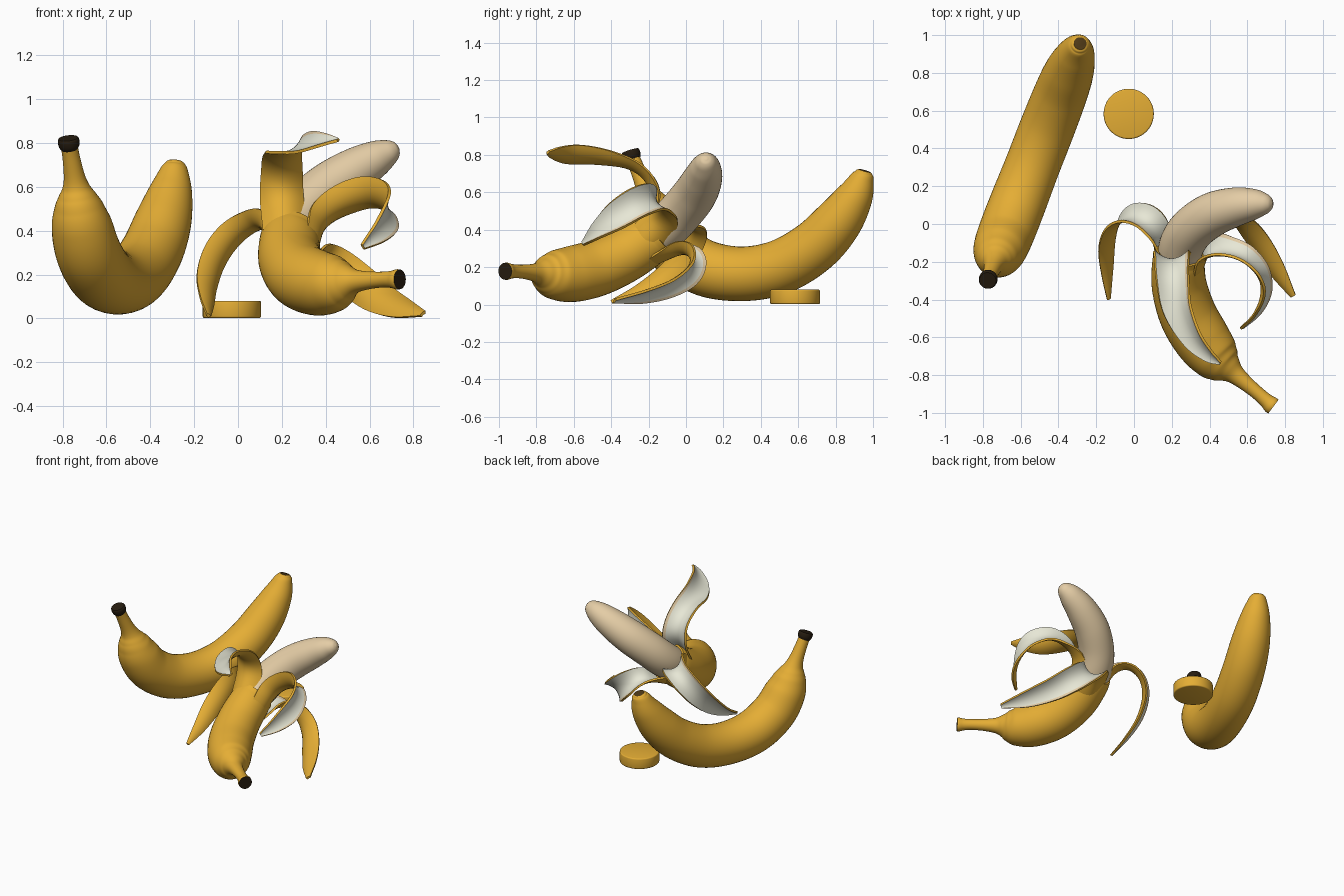
import bpy, bmesh, math
from mathutils import Vector


def material(name, rgb):
    m = bpy.data.materials.new(name)
    m.diffuse_color = (*rgb, 1)
    return m


YELLOW = material("peel yellow", (0.78, 0.42, 0.035))
WHITE = material("peel inside white", (0.80, 0.80, 0.67))
CREAM = material("flesh cream", (0.78, 0.61, 0.38))
DARK = material("stem dark brown", (0.02, 0.012, 0.005))
BROWN = material("tip brown", (0.075, 0.04, 0.008))


def spline(rows, steps):
    """Catmull-Rom through rows of numbers."""
    rows = [Vector(r) for r in rows]
    ext = [rows[0] * 2 - rows[1]] + rows + [rows[-1] * 2 - rows[-2]]
    out = []
    for i in range(len(rows) - 1):
        a, b, c, d = ext[i:i + 4]
        for k in range(steps):
            t = k / steps
            out.append(0.5 * (2 * b + (c - a) * t + (2 * a - 5 * b + 4 * c - d) * t * t
                              + (3 * b - a - 3 * c + d) * t ** 3))
    return out + [rows[-1]]


def tangents(pts):
    n = len(pts) - 1
    return [(pts[min(i + 1, n)] - pts[max(i - 1, 0)]).normalized() for i in range(n + 1)]


def finish(name, bm, mats, angle=40):
    bmesh.ops.recalc_face_normals(bm, faces=bm.faces)
    me = bpy.data.meshes.new(name)
    bm.to_mesh(me)
    bm.free()
    for m in mats:
        me.materials.append(m)
    ob = bpy.data.objects.new(name, me)
    bpy.context.collection.objects.link(ob)
    bpy.ops.object.select_all(action='DESELECT')
    ob.select_set(True)
    bpy.context.view_layer.objects.active = ob
    bpy.ops.object.shade_smooth_by_angle(angle=math.radians(angle))
    return ob


def sweep(name, rows, mats, steps=8, segs=40, start_mat=0, end_mat=0):
    """Round tube along rows of (x, y, z, radius), with flat ends."""
    data = spline(rows, steps)
    pts = [Vector(d[:3]) for d in data]
    tans = tangents(pts)
    side = tans[0].orthogonal().normalized()
    bm = bmesh.new()
    rings = []
    for i, (p, t, d) in enumerate(zip(pts, tans, data)):
        if i:
            side = tans[i - 1].rotation_difference(t) @ side
        up = t.cross(side)
        rings.append([bm.verts.new(p + max(d[3], 0.004) * (math.cos(a) * side + math.sin(a) * up))
                      for a in (2 * math.pi * k / segs for k in range(segs))])
    for i in range(len(rings) - 1):
        for k in range(segs):
            bm.faces.new((rings[i][k], rings[i][(k + 1) % segs],
                          rings[i + 1][(k + 1) % segs], rings[i + 1][k]))
    bm.faces.new(rings[0]).material_index = start_mat
    bm.faces.new(rings[-1]).material_index = end_mat
    return finish(name, bm, mats)


def peel_strip(name, rows, steps=6, cols=12, thick=0.014):
    """Curled strip along rows of (x, y, z, inner normal xyz, half width)."""
    data = spline(rows, steps)
    pts = [Vector(d[:3]) for d in data]
    bm = bmesh.new()
    outer, inner = [], []
    for i, (p, t, d) in enumerate(zip(pts, tangents(pts), data)):
        n = Vector(d[3:6])
        n = (n - t * n.dot(t)).normalized()
        w = t.cross(n)
        curl = 0.55 - 0.3 * i / (len(pts) - 1)
        o, q = [], []
        for k in range(cols + 1):
            u = 2 * k / cols - 1
            v = p + w * d[6] * u + n * d[6] * curl * u * u
            nn = (n - w * 2 * curl * u).normalized()
            o.append(bm.verts.new(v))
            q.append(bm.verts.new(v + nn * thick))
        outer.append(o)
        inner.append(q)
    last = len(pts) - 1
    for i in range(last):
        for k in range(cols):
            for g, m in ((outer, 0), (inner, 2 if k == 0 else 1)):  # cream band on one edge
                f = bm.faces.new((g[i][k], g[i][k + 1], g[i + 1][k + 1], g[i + 1][k]))
                f.material_index = m
        for k in (0, cols):
            bm.faces.new((outer[i][k], outer[i + 1][k], inner[i + 1][k], inner[i][k]))
    for i in (0, last):
        for k in range(cols):
            bm.faces.new((outer[i][k], outer[i][k + 1], inner[i][k + 1], inner[i][k]))
    return finish(name, bm, [YELLOW, WHITE, CREAM], 50)


def on_plane(y, z, r):
    """Whole banana lies in one upright plane."""
    return (-0.775 + (y + 0.30) * 0.39, y, z, r)


# Whole banana
sweep("whole_banana", [on_plane(*p) for p in (
    (-0.29, 0.795, 0.038), (-0.262, 0.73, 0.040), (-0.228, 0.65, 0.048), (-0.208, 0.60, 0.062),
    (-0.195, 0.56, 0.086), (-0.178, 0.51, 0.112), (-0.14, 0.42, 0.139), (-0.055, 0.295, 0.149),
    (0.10, 0.195, 0.150), (0.30, 0.164, 0.146), (0.50, 0.20, 0.146), (0.68, 0.305, 0.142),
    (0.81, 0.44, 0.130), (0.90, 0.575, 0.100), (0.943, 0.675, 0.064), (0.953, 0.705, 0.046),
    (0.956, 0.715, 0.034))], [YELLOW, BROWN], end_mat=1)
sweep("whole_banana_stem_cap", [on_plane(*p) for p in (
    (-0.280, 0.774, 0.039), (-0.287, 0.790, 0.048), (-0.296, 0.813, 0.049), (-0.299, 0.822, 0.044))],
    [DARK], steps=3)

# Peeled banana: lower body still in its skin, dark cut at the stem end
sweep("peeled_banana_body", [
    (0.738, -0.967, 0.178, 0.045), (0.725, -0.957, 0.178, 0.046), (0.70, -0.935, 0.178, 0.039),
    (0.66, -0.90, 0.177, 0.036), (0.60, -0.85, 0.174, 0.040), (0.54, -0.80, 0.17, 0.052),
    (0.505, -0.77, 0.167, 0.076), (0.475, -0.745, 0.163, 0.105), (0.43, -0.70, 0.158, 0.133),
    (0.36, -0.61, 0.163, 0.150), (0.285, -0.48, 0.195, 0.152), (0.24, -0.33, 0.262, 0.146),
    (0.235, -0.20, 0.345, 0.138), (0.245, -0.145, 0.385, 0.130)], [YELLOW, DARK], start_mat=1)

# Bare flesh
sweep("flesh", [
    (0.235, -0.20, 0.345, 0.115), (0.258, -0.10, 0.42, 0.120), (0.315, -0.02, 0.505, 0.120),
    (0.415, 0.05, 0.595, 0.117), (0.535, 0.09, 0.675, 0.104), (0.635, 0.105, 0.732, 0.082),
    (0.695, 0.107, 0.763, 0.056), (0.722, 0.107, 0.777, 0.033), (0.732, 0.107, 0.782, 0.008)], [CREAM])

# Four peel strips curling away from the split
peel_strip("peel_strip_front", [
    (0.215, -0.27, 0.44, 0, 0.6, -0.8, 0.10), (0.20, -0.20, 0.56, 0, 0.95, -0.3, 0.10),
    (0.20, -0.215, 0.65, 0, 0.9, 0.35, 0.095), (0.21, -0.30, 0.72, -0.15, 0.4, 0.9, 0.09),
    (0.245, -0.45, 0.757, -0.45, 0.1, 0.8, 0.087), (0.325, -0.60, 0.783, -0.65, -0.2, 0.7, 0.075),
    (0.40, -0.69, 0.80, -0.65, -0.25, 0.7, 0.045), (0.46, -0.735, 0.808, -0.6, -0.2, 0.7, 0.012)])
peel_strip("peel_strip_right", [
    (0.37, -0.22, 0.335, -1, 0, 0, 0.10), (0.405, -0.155, 0.44, -0.6, 0.5, 0.5, 0.10),
    (0.49, -0.155, 0.52, -0.1, 0.8, 0.55, 0.09), (0.585, -0.19, 0.555, 0.3, 0.75, 0.5, 0.087),
    (0.66, -0.275, 0.53, 0.8, 0.4, 0.4, 0.087), (0.672, -0.375, 0.46, 0.9, 0, 0.4, 0.08),
    (0.635, -0.47, 0.39, 0.8, -0.4, 0.3, 0.052), (0.565, -0.545, 0.325, 0.7, -0.5, 0.3, 0.015)])
peel_strip("peel_strip_left", [
    (0.105, -0.22, 0.32, 1, 0, 0, 0.10), (0.11, -0.08, 0.40, 0.75, 0.1, 0.5, 0.09),
    (0.07, 0.01, 0.415, 0.1, 0.5, 0.85, 0.083), (-0.015, 0.03, 0.37, -0.3, 0.75, 0.5, 0.08),
    (-0.085, -0.015, 0.285, -0.5, 0.8, 0.15, 0.077), (-0.125, -0.12, 0.18, -0.6, 0.7, -0.2, 0.066),
    (-0.132, -0.26, 0.085, -0.6, 0.6, -0.4, 0.042), (-0.13, -0.40, 0.018, -0.6, 0.5, -0.5, 0.012)])
peel_strip("peel_strip_back", [
    (0.25, -0.14, 0.22, 0, -0.6, 0.8, 0.10), (0.33, -0.02, 0.265, 0.05, 0.1, 0.9, 0.095),
    (0.43, 0.025, 0.235, 0.1, 0.8, 0.4, 0.09), (0.54, 0.0, 0.17, 0.4, 0.75, -0.3, 0.088),
    (0.64, -0.10, 0.105, 0.5, 0.55, -0.7, 0.08), (0.74, -0.24, 0.058, 0.5, 0.4, -0.8, 0.06),
    (0.84, -0.385, 0.027, 0.5, 0.35, -0.8, 0.018)])

# Cut slice with softened rims
bm = bmesh.new()
bmesh.ops.create_cone(bm, cap_ends=True, segments=48, radius1=0.133, radius2=0.133, depth=0.078)
bmesh.ops.bevel(bm, geom=[e for e in bm.edges if abs(e.verts[0].co.z - e.verts[1].co.z) < 0.01],
                offset=0.008, segments=3, profile=0.5, affect='EDGES')
bmesh.ops.translate(bm, verts=bm.verts, vec=(-0.028, 0.583, 0.041))
finish("slice", bm, [YELLOW], 40)
